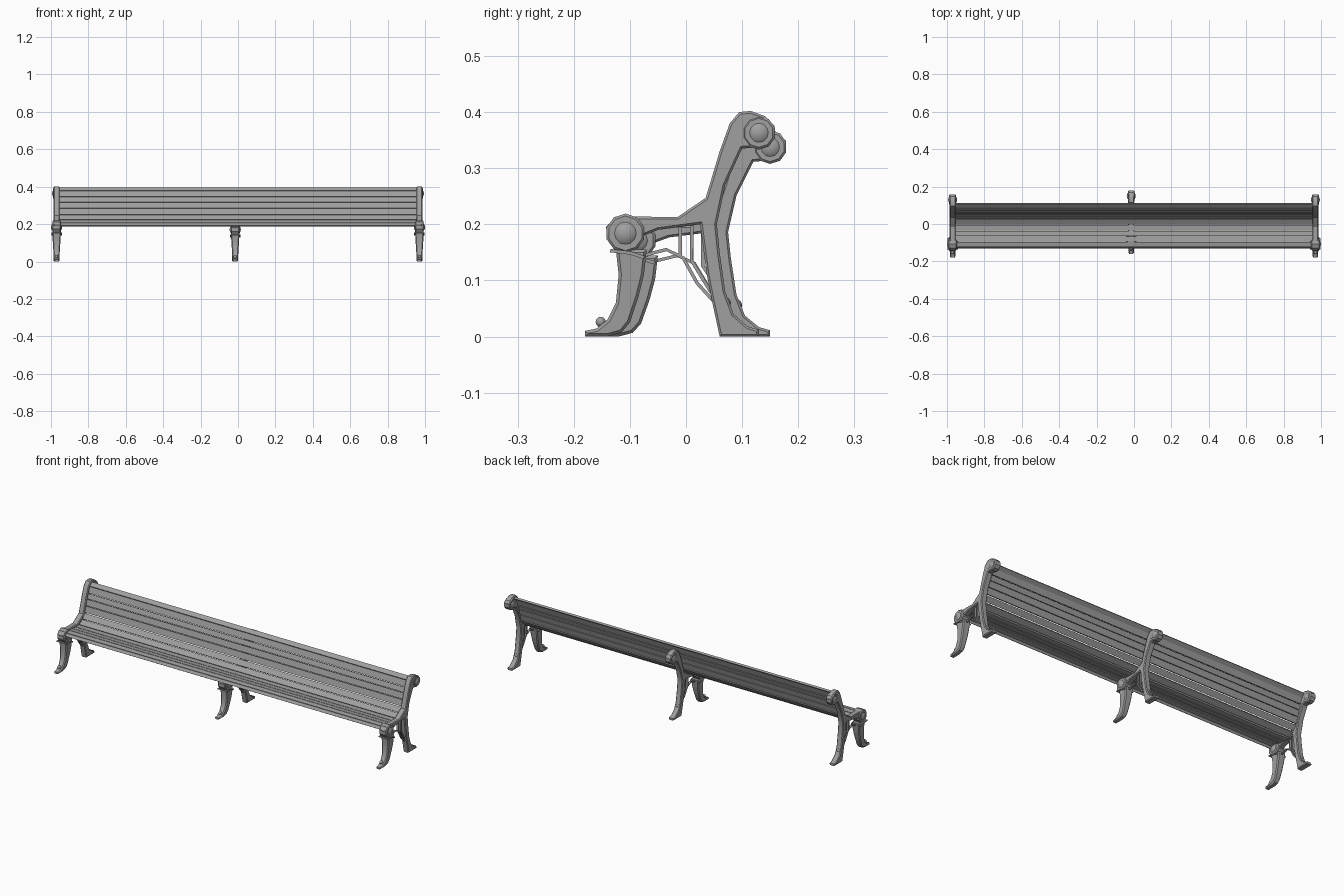
import bpy
import bmesh
import math
from mathutils import Vector

if "Cube" in bpy.data.objects:
    bpy.data.objects.remove(bpy.data.objects["Cube"], do_unlink=True)

grey = bpy.data.materials.new("cast_grey")
grey.use_nodes = True
GREY = (0.35, 0.35, 0.35, 1)
grey.diffuse_color = GREY
grey.node_tree.nodes["Principled BSDF"].inputs["Base Color"].default_value = GREY


def finish(bm, name, angle=30):
    bmesh.ops.recalc_face_normals(bm, faces=bm.faces)
    mesh = bpy.data.meshes.new(name)
    bm.to_mesh(mesh)
    bm.free()
    ob = bpy.data.objects.new(name, mesh)
    bpy.context.collection.objects.link(ob)
    mesh.materials.append(grey)
    bpy.ops.object.select_all(action="DESELECT")
    ob.select_set(True)
    bpy.context.view_layer.objects.active = ob
    bpy.ops.object.shade_smooth_by_angle(angle=math.radians(angle))
    return ob


def prism(name, pts, x, half, bevel=0.0):
    """Extrude a side outline across x; half(z) is the half width at height z."""
    bm = bmesh.new()
    sides = [[bm.verts.new((x + s * half(z), y, z)) for y, z in pts] for s in (-1, 1)]
    caps = [bm.faces.new(side) for side in sides]
    n = len(pts)
    for i in range(n):
        j = (i + 1) % n
        bm.faces.new((sides[0][i], sides[0][j], sides[1][j], sides[1][i]))
    bmesh.ops.recalc_face_normals(bm, faces=bm.faces)
    if bevel:
        edges = [e for f in caps for e in f.edges]
        bmesh.ops.bevel(bm, geom=edges, offset=bevel, segments=1,
                        affect="EDGES", clamp_overlap=True)
    return finish(bm, name)


def ribbon(path, t):
    """Closed outline of thickness t around an open path."""
    path = [Vector(p) for p in path]
    left, right = [], []
    for i, p in enumerate(path):
        d = (path[min(i + 1, len(path) - 1)] - path[max(i - 1, 0)]).normalized()
        n = Vector((-d.y, d.x)) * t / 2
        left.append(tuple(p + n))
        right.append(tuple(p - n))
    return left + right[::-1]


def knob(name, x, y, z, r, half):
    """Ten-sided scroll disc with a shallow dome on both ends."""
    bm = bmesh.new()
    ring = [(y + r * math.cos(math.tau * (i + .5) / 10),
             z + r * math.sin(math.tau * (i + .5) / 10)) for i in range(10)]
    bm.free()
    prism(name, ring, x, lambda h: half * 0.75, 0.004)
    ball(name + "_dome", x, y, z, r * 0.87, half)


def ball(name, x, y, z, r, rx):
    bm = bmesh.new()
    bmesh.ops.create_uvsphere(bm, u_segments=16, v_segments=10, radius=1)
    for v in bm.verts:
        v.co = (x + v.co.x * rx, y + v.co.y * r, z + v.co.z * r)
    finish(bm, name, 60)


# Side outlines shared by the three cast supports
FRONT_LEG = [(-.125, .155), (-.12, .11), (-.125, .06), (-.14, .03), (-.16, .014),
             (-.18, .01), (-.18, 0), (-.14, 0), (-.115, .007), (-.1, .025),
             (-.085, .07), (-.075, .11), (-.07, .155)]
BODY = [(.06, 0), (.047, .06), (.037, .11), (.025, .2), (-.05, .19), (-.075, .18),
        (-.085, .158), (-.11, .152), (-.135, .168), (-.143, .195), (-.125, .214),
        (-.015, .213), (.035, .247), (.06, .33), (.078, .38), (.095, .4), (.115, .402),
        (.14, .393), (.158, .375), (.155, .352), (.14, .338), (.1, .335), (.07, .27),
        (.055, .2), (.06, .15), (.07, .08), (.085, .04), (.11, .018), (.13, .012), (.13, 0)]
BRACES = [[(-.085, .142), (-.035, .155), (-.005, .14), (.02, .095), (.05, .062)],
          [(-.01, .198), (-.01, .143)],
          [(.01, .199), (.01, .135), (.045, .078)]]


def support(name, x, shift, scale):
    def place(pts):
        return [(y + shift, z * scale) for y, z in pts]

    prism(name + "_front_leg", place(FRONT_LEG), x, lambda z: .014 + .06 * z, .005)
    prism(name + "_frame", place(BODY), x, lambda z: .016, .004)
    # leaf cap over the front leg
    cap = ribbon([(-.135, .153), (-.1, .149), (-.075, .141)], .006)
    prism(name + "_leg_cap", place(cap), x, lambda z: .028)
    for i, path in enumerate(BRACES):
        prism(f"{name}_brace_{i + 1}", place(ribbon(path, .006)), x, lambda z: .005)
    # scroll discs and small foot bosses
    (fy, fz), (by, bz), (ty, tz), (hy, hz) = place(
        [(-.108, .184), (.13, .363), (-.152, .026), (.07, .06)])
    knob(name + "_front_scroll", x, fy, fz, .035, .03)
    knob(name + "_back_scroll", x, by, bz, .03, .024)
    ball(name + "_toe_boss", x, ty, tz, .009, .009)
    ball(name + "_heel_boss", x, hy, hz, .01, .012)


support("right_support", -.97, 0, 1)
support("left_support", .97, 0, 1)
support("middle_support", -.015, .02, .93)

# Long slats following the curve of the seat and back
CURVE = [(-.132, .19), (-.122, .206), (-.095, .21), (-.065, .207), (-.035, .204),
         (-.005, .205), (.025, .223), (.045, .25), (.055, .285), (.065, .318),
         (.076, .345), (.088, .378), (.108, .396)]
for i, (a, b) in enumerate(zip(CURVE, CURVE[1:])):
    a, b = Vector(a), Vector(b)
    d = (b - a).normalized()
    inward = Vector((d.y, -d.x)) * .01
    a, b = a + d * .0015, b - d * .0015
    outline = [tuple(p) for p in (a, b, b + inward, a + inward)]
    kind = "seat" if i < 6 else "back"
    prism(f"{kind}_slat_{i + 1}", outline, 0, lambda z: .957)
